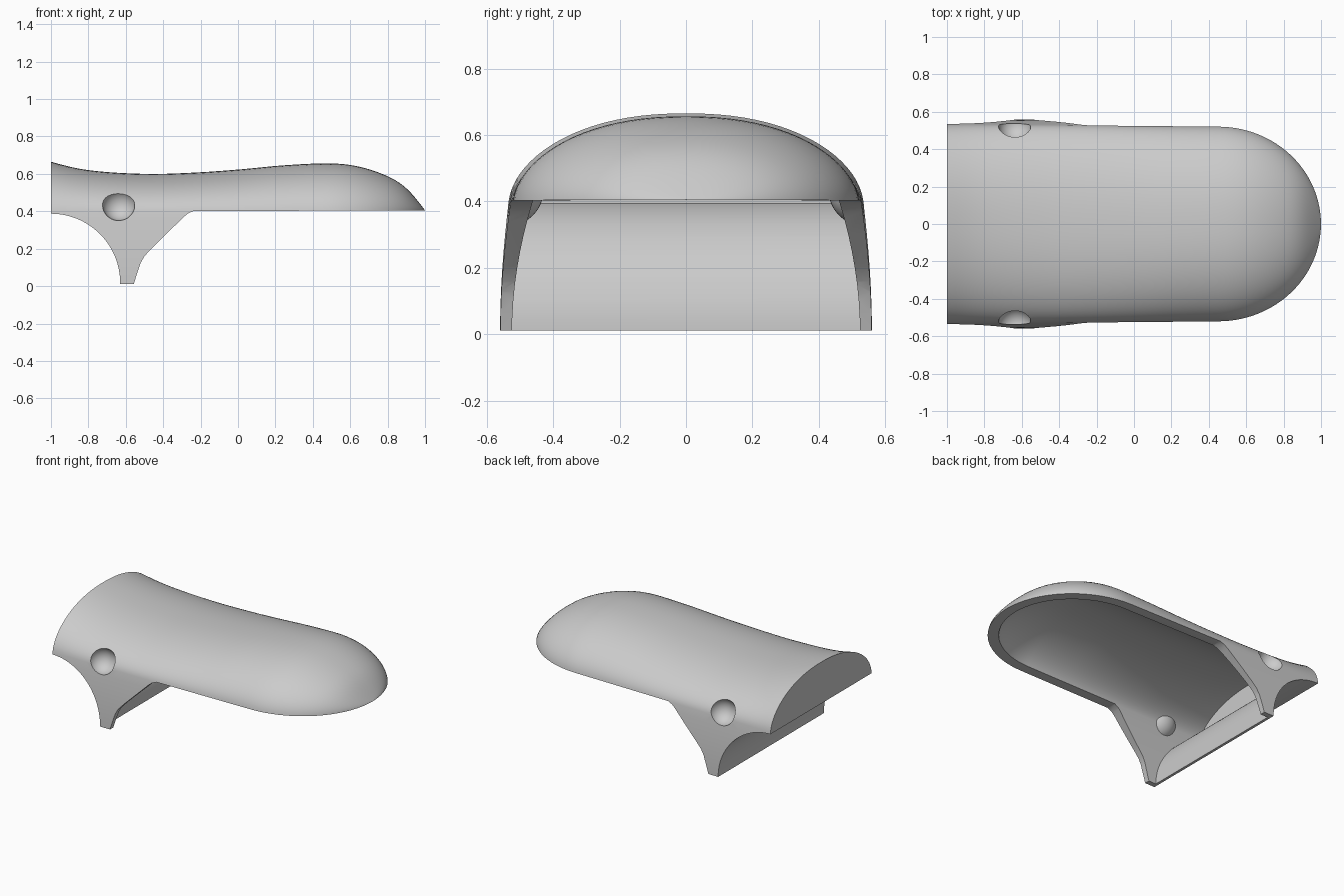
import bpy, bmesh, math

cube = bpy.data.objects.get("Cube")
if cube:
    bpy.data.objects.remove(cube, do_unlink=True)

BASE = 0.4
NOSE_START = 0.45
CREST = [(-1.2, 0.74), (-1, 0.665), (-0.8, 0.62), (-0.5, 0.6), (-0.25, 0.606),
         (0, 0.623), (0.25, 0.646), (0.5, 0.656), (0.65, 0.638), (0.8, 0.587),
         (0.9, 0.523), (1, 0.405), (1.1, 0.26)]


def crest(x):
    """Smooth ridge height through the crest points."""
    for i in range(1, len(CREST) - 2):
        (xa, za), (xb, zb) = CREST[i], CREST[i + 1]
        if x <= xb + 1e-6:
            ma = (zb - CREST[i - 1][1]) / (xb - CREST[i - 1][0]) * (xb - xa)
            mb = (CREST[i + 2][1] - za) / (CREST[i + 2][0] - xa) * (xb - xa)
            t = (x - xa) / (xb - xa)
            return (za * (2*t**3 - 3*t**2 + 1) + ma * (t**3 - 2*t**2 + t)
                    + zb * (3*t**2 - 2*t**3) + mb * (t**3 - t**2))
    return CREST[-2][1]


def make(name, bm):
    bmesh.ops.recalc_face_normals(bm, faces=bm.faces)
    mesh = bpy.data.meshes.new(name)
    bm.to_mesh(mesh)
    bm.free()
    obj = bpy.data.objects.new(name, mesh)
    bpy.context.collection.objects.link(obj)
    return obj


def loft(name, start, wall, flare, tilt):
    """Arched body with a rounded nose and curved flared skirts, inset by wall."""
    full = 1 - NOSE_START
    nose = full - wall
    xs = [start + (NOSE_START - start) * i / 30 for i in range(30)]
    xs += [NOSE_START + nose * math.sin(math.pi / 2 * i / 24) for i in range(24)]
    xs.append(NOSE_START + nose * 0.9998)
    bm = bmesh.new()
    rings = []
    for x in xs:
        past = max(0, x - NOSE_START)
        w = 0.521 + 0.013 * max(0, NOSE_START - x) / 1.45 - wall
        w *= math.sqrt(1 - (past / nose) ** 2)
        # The inner ridge sinks to the rim at its own nose
        ridge = crest(min(x, NOSE_START) + past * full / nose)
        h = max(0.004, (ridge - BASE) * (1 - wall * 3.6))
        half = [(w + flare * (1 - (max(0, z) / BASE) ** 2), z)
                for z in (-0.1, 0, 0.05, 0.1, 0.15, 0.2, 0.25, 0.3, 0.35)]
        arch = []
        for i in range(41):
            a = math.pi * i / 40
            c = math.cos(a)
            y = math.copysign(abs(c) ** 0.9, c) - tilt * 2 * math.sin(2 * a)
            arch.append((w * y, BASE + h * math.sin(a)))
        ring = half + arch + [(-y, z) for y, z in reversed(half)]
        rings.append([bm.verts.new((x, y, z)) for y, z in ring])
    for a, b in zip(rings, rings[1:]):
        for i in range(len(a)):
            j = (i + 1) % len(a)
            bm.faces.new((a[i], a[j], b[j], b[i]))
    bm.faces.new(rings[0])
    bm.faces.new(rings[-1])
    return make(name, bm)


def prism(name, outline):
    """Side outline in x and z, extruded across the width."""
    bm = bmesh.new()
    face = bm.faces.new([bm.verts.new((x, -0.8, z)) for x, z in outline])
    out = bmesh.ops.extrude_face_region(bm, geom=[face])
    verts = [v for v in out["geom"] if isinstance(v, bmesh.types.BMVert)]
    bmesh.ops.translate(bm, verts=verts, vec=(0, 1.6, 0))
    return make(name, bm)


def ball(name, y, radius):
    bm = bmesh.new()
    bmesh.ops.create_uvsphere(bm, u_segments=40, v_segments=24, radius=radius)
    bmesh.ops.translate(bm, verts=bm.verts, vec=(-0.638, y, 0.437))
    return make(name, bm)


def combine(target, tool, operation):
    mod = target.modifiers.new("cut", 'BOOLEAN')
    mod.operation = operation
    mod.solver = 'EXACT'
    mod.object = tool
    bpy.context.view_layer.objects.active = target
    bpy.ops.object.modifier_apply(modifier=mod.name)
    bpy.data.objects.remove(tool, do_unlink=True)


def arc(radius, first, last):
    angles = [first + (last - first) * i / 28 for i in range(29)]
    return [(-1 + radius * math.sin(a), 0.017 + radius * math.cos(a)) for a in angles]


# Outer body trimmed to the side outline with its curved leg
shell = loft("grip_shell", -1, 0, 0.029, 0.015)
leg = [(-0.63, 0.012), (-0.557, 0.012), (-0.542, 0.06), (-0.52, 0.125),
       (-0.5, 0.16), (-0.46, 0.203), (-0.29, 0.37), (-0.265, 0.39), (-0.235, 0.402)]
outline = [(-1.1, 0.387)] + arc(0.37, 0, math.pi / 2) + leg + [(1.1, 0.404), (1.1, 0.9), (-1.1, 0.9)]
combine(shell, prism("side_outline", outline), 'INTERSECT')

# Hollow underside, keeping the thin curved end wall and the inner bumps
cavity = loft("cavity", -0.91, 0.066, 0.06, 0.03)
inner = arc(0.388, 0.08, math.pi / 2) + [(-0.612, -0.2), (1.1, -0.2), (1.1, 0.9), (-0.969, 0.9)]
combine(cavity, prism("cavity_outline", inner), 'INTERSECT')
for side in (-1, 1):
    combine(cavity, ball("inner_bump", side * 0.54, 0.112), 'DIFFERENCE')
combine(shell, cavity, 'DIFFERENCE')

# Round dimples on both sides
for side in (-1, 1):
    combine(shell, ball("dimple", side * 0.53, 0.087), 'DIFFERENCE')

# Plain grey finish
grey = bpy.data.materials.new("light_grey")
grey.use_nodes = True
colour = (0.6, 0.6, 0.6, 1)
grey.diffuse_color = colour
grey.node_tree.nodes["Principled BSDF"].inputs["Base Color"].default_value = colour
shell.data.materials.clear()
shell.data.materials.append(grey)

bpy.ops.object.select_all(action='DESELECT')
shell.select_set(True)
bpy.context.view_layer.objects.active = shell
bpy.ops.object.shade_smooth_by_angle(angle=math.radians(30))
